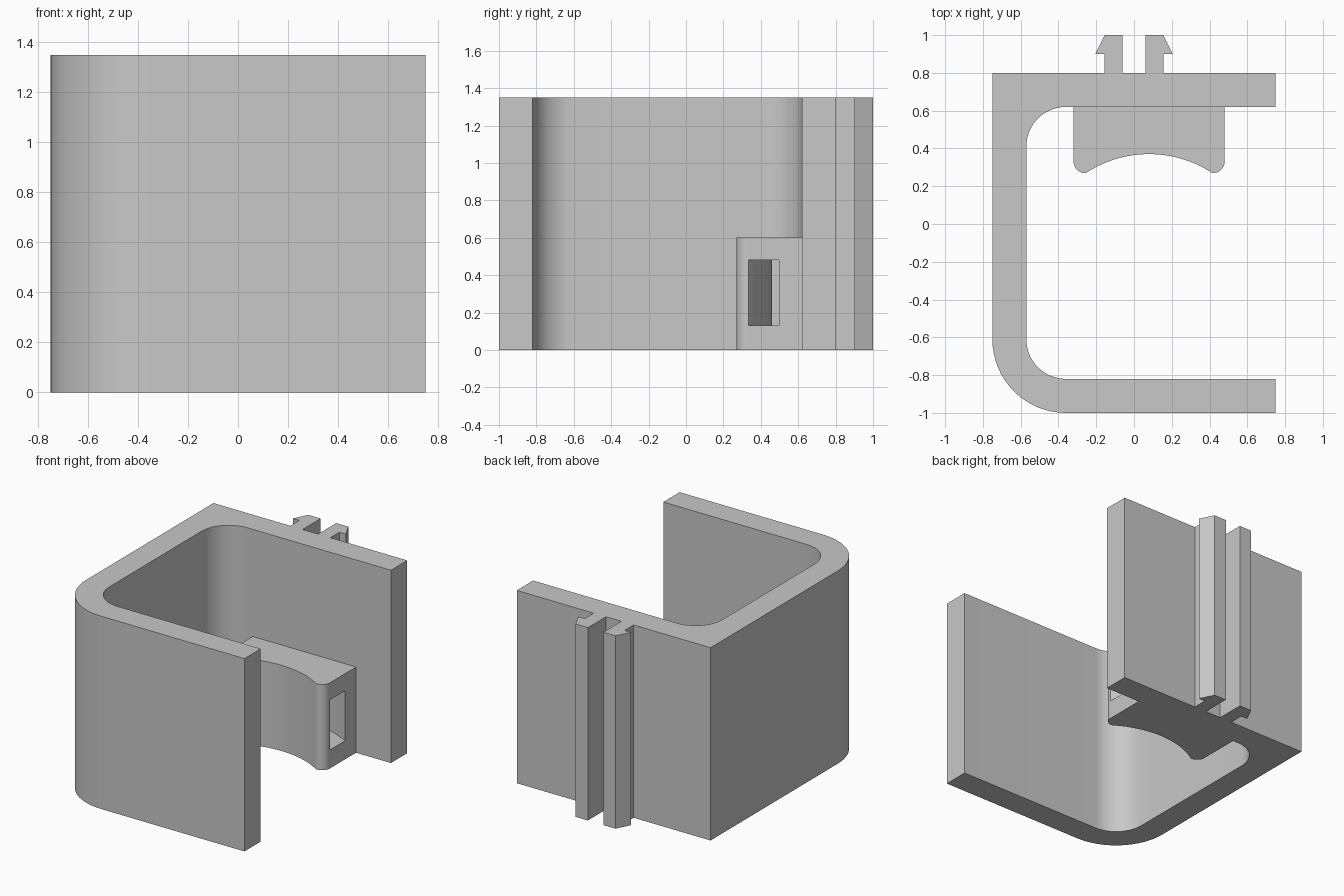
import bpy
import bmesh
from math import cos, sin, radians, degrees, acos, asin

cube = bpy.data.objects.get("Cube")
if cube:
    bpy.data.objects.remove(cube, do_unlink=True)

# Single grey plastic
grey = bpy.data.materials.new("grey_plastic")
grey.use_nodes = True
grey.diffuse_color = (0.58, 0.58, 0.58, 1)
grey.node_tree.nodes["Principled BSDF"].inputs["Base Color"].default_value = grey.diffuse_color


def arc(cx, cy, r, start, end, steps=16):
    """Points along an arc, angles in degrees."""
    angles = [radians(start + (end - start) * i / steps) for i in range(steps + 1)]
    return [(cx + r * cos(a), cy + r * sin(a)) for a in angles]


def extrude_profile(name, outline, z0, z1):
    bm = bmesh.new()
    face = bm.faces.new([bm.verts.new((x, y, z0)) for x, y in outline])
    top = bmesh.ops.extrude_face_region(bm, geom=[face])["geom"]
    bmesh.ops.translate(bm, vec=(0, 0, z1 - z0),
                        verts=[v for v in top if isinstance(v, bmesh.types.BMVert)])
    bmesh.ops.recalc_face_normals(bm, faces=bm.faces)
    mesh = bpy.data.meshes.new(name)
    bm.to_mesh(mesh)
    bm.free()
    mesh.materials.append(grey)
    obj = bpy.data.objects.new(name, mesh)
    bpy.context.collection.objects.link(obj)
    return obj


def smooth(obj):
    bpy.ops.object.select_all(action='DESELECT')
    obj.select_set(True)
    bpy.context.view_layer.objects.active = obj
    bpy.ops.object.shade_smooth_by_angle(angle=radians(30))


# Barbed prong outline, mirrored for the pair on the back
prong = [(0.06, 0.8), (0.06, 1.0), (0.155, 1.0), (0.205, 0.9), (0.155, 0.9), (0.155, 0.8)]
prong_pair = prong[::-1] + [(-x, y) for x, y in prong]

# C-shaped bracket with the prongs
bracket_outline = (
    [(0.75, 0.62), (0.75, 0.8)] + prong_pair + [(-0.75, 0.8)]
    + arc(-0.36, -0.61, 0.39, 180, 270)
    + [(0.75, -1.0), (0.75, -0.82)]
    + arc(-0.36, -0.61, 0.21, 270, 180)
    + arc(-0.36, 0.41, 0.21, 180, 90)
)
bracket = extrude_profile("bracket", bracket_outline, 0, 1.35)
smooth(bracket)

# Saddle block with a hollow front and rounded lips
mid, centre_y, hollow_r, lip_r = 0.08, -0.24, 0.61, 0.06
half = 0.4
lip_x = half - lip_r
lip_y = 0.33
spread = degrees(asin(0.335 / hollow_r))
saddle_outline = (
    [(mid + half, 0.62), (mid - half, 0.62)]
    + arc(mid - lip_x, lip_y, lip_r, 180, 275, 10)
    + arc(mid, centre_y, hollow_r, 90 + spread, 90 - spread, 24)
    + arc(mid + lip_x, lip_y, lip_r, 265, 360, 10)
)
saddle = extrude_profile("cable_saddle", saddle_outline, 0, 0.6)

# Curved strap slot running sideways through the saddle
inner_r, outer_r = 0.70, 0.84
reach = 0.46
a_in, a_out = degrees(acos(reach / inner_r)), degrees(acos(reach / outer_r))
slot_outline = (arc(mid, centre_y, inner_r, a_in, 180 - a_in, 32)
                + arc(mid, centre_y, outer_r, 180 - a_out, a_out, 32))
slot = extrude_profile("slot_cutter", slot_outline, 0.13, 0.48)
cut = saddle.modifiers.new("strap_slot", 'BOOLEAN')
cut.operation = 'DIFFERENCE'
cut.solver = 'EXACT'
cut.object = slot
bpy.ops.object.select_all(action='DESELECT')
saddle.select_set(True)
bpy.context.view_layer.objects.active = saddle
bpy.ops.object.modifier_apply(modifier=cut.name)
bpy.data.objects.remove(slot, do_unlink=True)
smooth(saddle)
